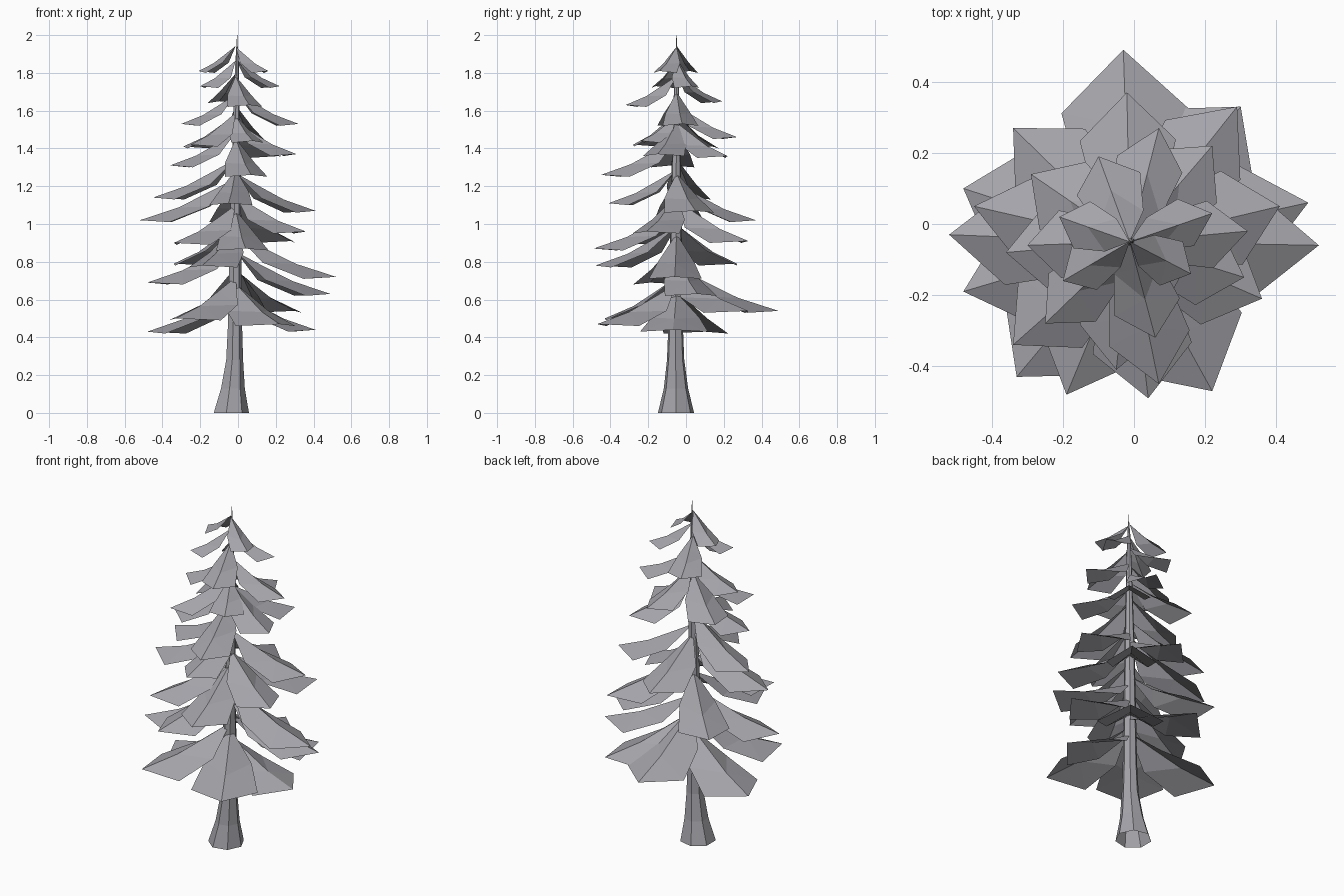
import bpy, bmesh, math
from mathutils import Vector

grey = bpy.data.materials.new("soft_grey")
grey.diffuse_color = (0.37, 0.37, 0.40, 1)


def add_object(name, bm):
    mesh = bpy.data.meshes.new(name)
    bm.to_mesh(mesh)
    bm.free()
    mesh.materials.append(grey)
    obj = bpy.data.objects.new(name, mesh)
    bpy.context.collection.objects.link(obj)
    return obj


# Trunk: flared seven-sided column, open at the foot, tapering to a thin spike
# (z, centre x, centre y, radius)
rings = [(0, -0.04, -0.053, 0.098), (0.13, -0.03, -0.053, 0.066),
         (0.28, -0.02, -0.055, 0.047), (0.45, -0.018, -0.055, 0.04),
         (1.2, -0.012, -0.052, 0.028), (1.85, -0.006, -0.05, 0.01),
         (1.95, -0.005, -0.05, 0.003), (2.0, -0.005, -0.05, 0.001)]
SIDES = 7
bm = bmesh.new()
loops = []
for z, cx, cy, r in rings:
    loops.append([bm.verts.new((cx + r * math.cos(math.tau * i / SIDES),
                                cy + r * math.sin(math.tau * i / SIDES), z))
                  for i in range(SIDES)])
for low, high in zip(loops, loops[1:]):
    for i in range(SIDES):
        j = (i + 1) % SIDES
        bm.faces.new((low[i], low[j], high[j], high[i]))
bm.faces.new(loops[-1])
add_object("trunk", bm)


# Branch: folded sheet, steep at the trunk and flattening to a pointed tip
def add_branch(bm, tip, half_width):
    tip = Vector(tip)
    root = Vector((-0.012, -0.05, tip.z))
    run = tip - root
    length = run.length
    side = Vector((-run.y, run.x, 0)) / length
    rise = 0.07 + 0.3 * length

    def point(t, across, height):
        return bm.verts.new(root + run * t + side * across
                            + Vector((0, 0, height)))

    ridge = [point(0, 0, rise), point(0.27, 0, rise * 0.68),
             point(0.6, 0, rise * 0.3), point(1, 0, 0)]
    for s in (1, -1):
        inner = point(0.27, s * half_width * 0.7, rise * 0.33)
        shoulder = point(0.68, s * half_width, -0.01)
        for face in ((ridge[0], inner, ridge[1]),
                     (ridge[1], inner, ridge[2]),
                     (ridge[2], inner, shoulder),
                     (ridge[2], shoulder, ridge[3])):
            bm.faces.new(face if s < 0 else face[::-1])


# Tiers from bottom to top: half width and branch tips
tiers = [
    (0.18, [(0.41, -0.07, 0.44), (-0.48, 0.10, 0.43), (0.22, -0.47, 0.47),
            (-0.03, 0.49, 0.54), (0.30, 0.33, 0.54), (-0.33, -0.43, 0.50)]),
    (0.14, [(0.49, 0.06, 0.63), (0.52, -0.06, 0.72), (-0.48, -0.19, 0.69),
            (-0.34, 0.27, 0.79), (-0.19, -0.48, 0.78), (0.04, -0.49, 0.87)]),
    (0.135, [(0.36, -0.21, 0.96), (0.29, 0.33, 0.91), (-0.34, -0.34, 0.90),
             (-0.52, -0.03, 1.02), (-0.02, 0.37, 1.02), (0.41, 0.05, 1.07)]),
    (0.115, [(-0.45, 0.05, 1.14), (-0.05, -0.41, 1.11), (0.07, -0.45, 1.26),
             (-0.36, -0.08, 1.31), (0.31, -0.15, 1.37), (0.22, 0.22, 1.36),
             (-0.29, 0.14, 1.41)]),
    (0.095, [(-0.25, -0.28, 1.42), (0.07, 0.27, 1.46), (0.32, -0.02, 1.53),
             (-0.30, -0.06, 1.53), (0.06, -0.32, 1.63), (-0.10, 0.19, 1.65),
             (0.08, -0.24, 1.44)]),
    (0.07, [(0.22, 0.03, 1.73), (-0.20, -0.16, 1.73),
            (-0.21, 0.02, 1.81), (0.16, -0.14, 1.81)]),
]
for n, (half_width, tips) in enumerate(tiers, 1):
    bm = bmesh.new()
    for tip in tips:
        add_branch(bm, tip, half_width)
    add_object(f"branch_tier_{n}", bm)
